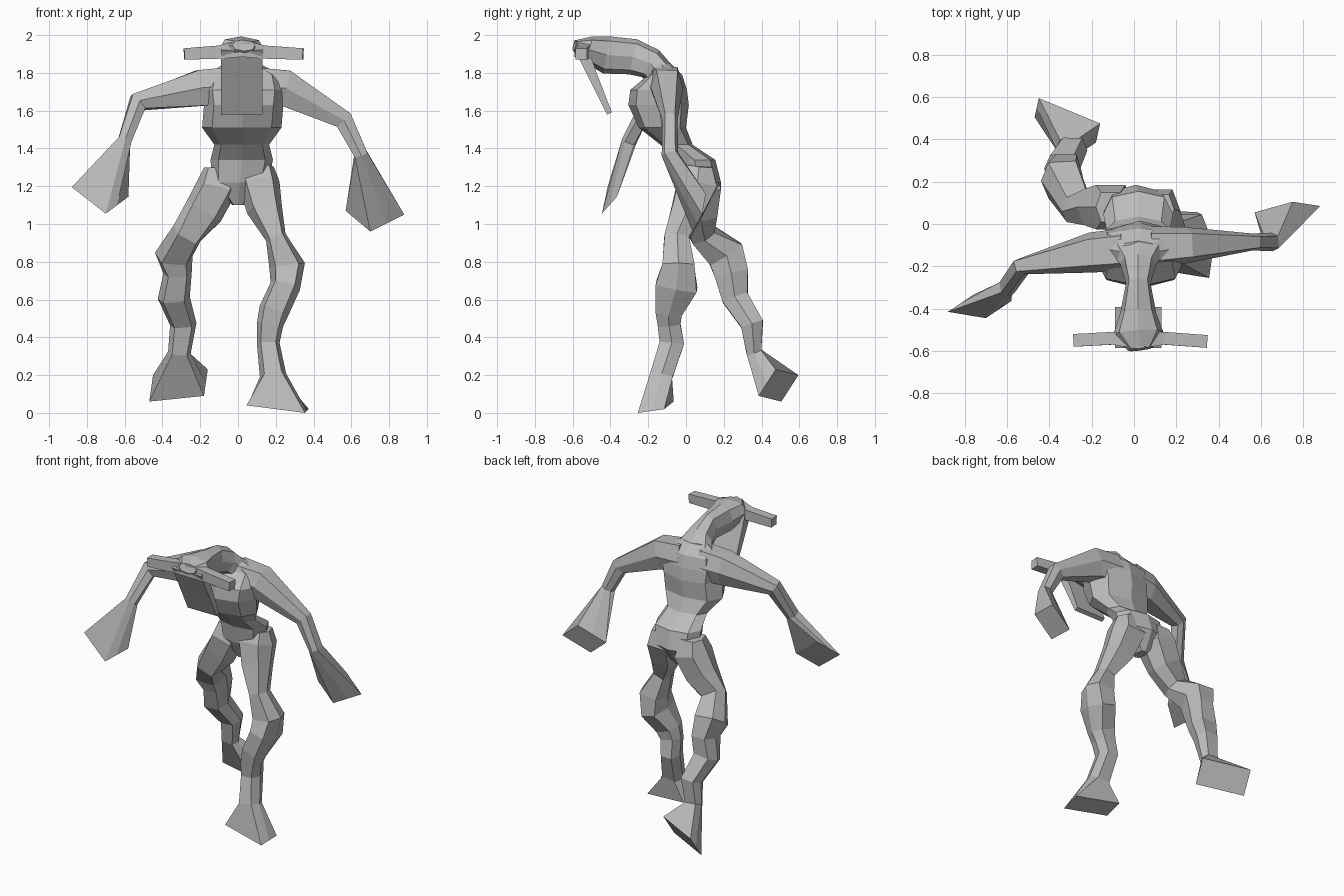
import bpy
import bmesh
from mathutils import Vector

cube = bpy.data.objects.get("Cube")
if cube:
    bpy.data.objects.remove(cube, do_unlink=True)

# Single clay grey material
GREY = (0.5, 0.5, 0.5, 1.0)
clay = bpy.data.materials.new("clay_grey")
clay.use_nodes = True
clay.diffuse_color = GREY
clay.node_tree.nodes["Principled BSDF"].inputs["Base Color"].default_value = GREY

# Cross-sections as (u, v) outlines
SQUARE = [(1, 1), (-1, 1), (-1, -1), (1, -1)]
HEX = [(1, 0), (.65, 1), (-.65, 1), (-1, 0), (-.65, -1), (.65, -1)]
HEX_END = [(1, 0), (1, 1), (-1, 1), (-1, 0), (-1, -1), (1, -1)]
OCTAGON = [(1, 0), (.75, .75), (0, 1), (-.75, .75),
           (-1, 0), (-.75, -.75), (0, -1), (.75, -.75)]
X, Y, Z = Vector((1, 0, 0)), Vector((0, 1, 0)), Vector((0, 0, 1))


def make_ring(center, u, v, outline):
    return [center + u * a + v * b for a, b in outline]


def aligned(ring, previous):
    """Reorder a ring so its points sit opposite those of the previous ring."""
    mid_a = sum(ring, Vector()) / len(ring)
    mid_b = sum(previous, Vector()) / len(previous)
    options = [order[i:] + order[:i] for order in (ring, ring[::-1])
               for i in range(len(ring))]
    return max(options, key=lambda o: sum(
        (p - mid_a).dot(q - mid_b) for p, q in zip(o, previous)))


def path_direction(path, i):
    tangent = Vector()
    if i > 0:
        tangent += (path[i] - path[i - 1]).normalized()
    if i + 1 < len(path):
        tangent += (path[i + 1] - path[i]).normalized()
    return tangent.normalized()


def loft(name, sections, outline, side=X, axis=None, end=None):
    """Skin rings along a path; each section is x, y, z and two half sizes.

    Rings sit square to the path, or to the axis when one is given."""
    path = [Vector(s[:3]) for s in sections]
    if end:
        path.append(Vector(end[0]))
    rings = []
    for i, s in enumerate(sections):
        tangent = axis or path_direction(path, i)
        u = (side - tangent * side.dot(tangent)).normalized()
        rings.append(make_ring(path[i], u * s[3], tangent.cross(u) * s[4], outline))
    if end:
        rings.append(make_ring(*(Vector(p) for p in end), HEX_END))
    for i in range(1, len(rings)):
        rings[i] = aligned(rings[i], rings[i - 1])

    bm = bmesh.new()
    loops = [[bm.verts.new(p) for p in ring] for ring in rings]
    n = len(outline)
    for a, b in zip(loops, loops[1:]):
        for k in range(n):
            m = (k + 1) % n
            bm.faces.new((a[k], a[m], b[m], b[k]))
    bm.faces.new(loops[0][::-1])
    bm.faces.new(loops[-1])
    bmesh.ops.recalc_face_normals(bm, faces=bm.faces[:])
    mesh = bpy.data.meshes.new(name)
    bm.to_mesh(mesh)
    bm.free()
    mesh.materials.append(clay)
    obj = bpy.data.objects.new(name, mesh)
    bpy.context.collection.objects.link(obj)


# Torso from crotch to shoulders, in level slices
loft("torso", [
    (0, .06, 1.1, .03, .05),
    (.01, .07, 1.22, .15, .115),
    (.02, .045, 1.34, .165, .11),
    (.02, -.05, 1.42, .145, .085),
    (.02, -.125, 1.51, .21, .125),
    (.03, -.145, 1.63, .21, .16),
    (.03, -.145, 1.71, .22, .15),
    (.03, -.11, 1.79, .2, .09),
    (.02, -.13, 1.85, .09, .05)], OCTAGON, axis=Z)

# Neck and head reaching forward
loft("neck_and_head", [
    (.02, -.08, 1.74, .17, .07),
    (.02, -.19, 1.85, .085, .085),
    (.02, -.28, 1.885, .058, .095),
    (.02, -.42, 1.895, .085, .1),
    (.02, -.52, 1.925, .12, .07),
    (.03, -.59, 1.945, .06, .03)], OCTAGON)

# Crossbar through the brow
loft("brow_crossbar", [
    (-.285, -.55, 1.9, .03, .03),
    (-.1, -.54, 1.91, .03, .035),
    (.02, -.55, 1.93, .04, .045),
    (.14, -.54, 1.91, .03, .035),
    (.345, -.555, 1.9, .03, .03)], SQUARE, side=Y)

# Flat hanging jaw
loft("hanging_jaw", [
    (.02, -.555, 1.93, .11, .035),
    (.02, -.5, 1.8, .11, .025),
    (.02, -.405, 1.585, .11, .014)], SQUARE)

# Arms with flared hands
loft("left_arm", [
    (.08, -.11, 1.73, .1, .1),
    (.25, -.1, 1.72, .085, .095),
    (.56, -.085, 1.55, .04, .05),
    (.65, -.085, 1.37, .045, .035)], HEX, side=Y,
    end=((.725, .07, 1.06), (.065, -.01, -.055), (.09, .025, .045)))
loft("right_arm", [
    (-.05, -.12, 1.73, .1, .1),
    (-.2, -.135, 1.72, .095, .095),
    (-.53, -.2, 1.645, .04, .05),
    (-.6, -.3, 1.44, .04, .035)], HEX, side=Y,
    end=((-.73, -.39, 1.17), (.09, -.015, -.07), (.06, .04, .045)))

# Legs with knobbly shins and flared feet
loft("left_leg", [
    (.12, .07, 1.31, .07, .07),
    (.11, .06, 1.22, .11, .105),
    (.14, .01, 1.08, .095, .085),
    (.2, -.05, .93, .055, .065),
    (.26, -.04, .78, .095, .085),
    (.25, -.05, .67, .08, .11),
    (.19, -.09, .54, .08, .07),
    (.17, -.09, .47, .07, .06),
    (.16, -.075, .37, .06, .065),
    (.185, -.13, .2, .07, .06)], HEX,
    end=((.21, -.16, .03), (.155, -.025, -.02), (.01, .07, .01)))
loft("right_leg", [
    (-.11, .08, 1.3, .07, .07),
    (-.11, .08, 1.2, .11, .105),
    (-.18, .08, 1.07, .105, .085),
    (-.27, .08, .95, .085, .065),
    (-.34, .21, .84, .1, .1),
    (-.32, .24, .74, .075, .09),
    (-.34, .26, .61, .085, .07),
    (-.29, .35, .47, .07, .06),
    (-.31, .36, .32, .06, .04)], HEX,
    end=((-.315, .49, .145), (.145, -.06, .015), (.01, .045, .07)))
